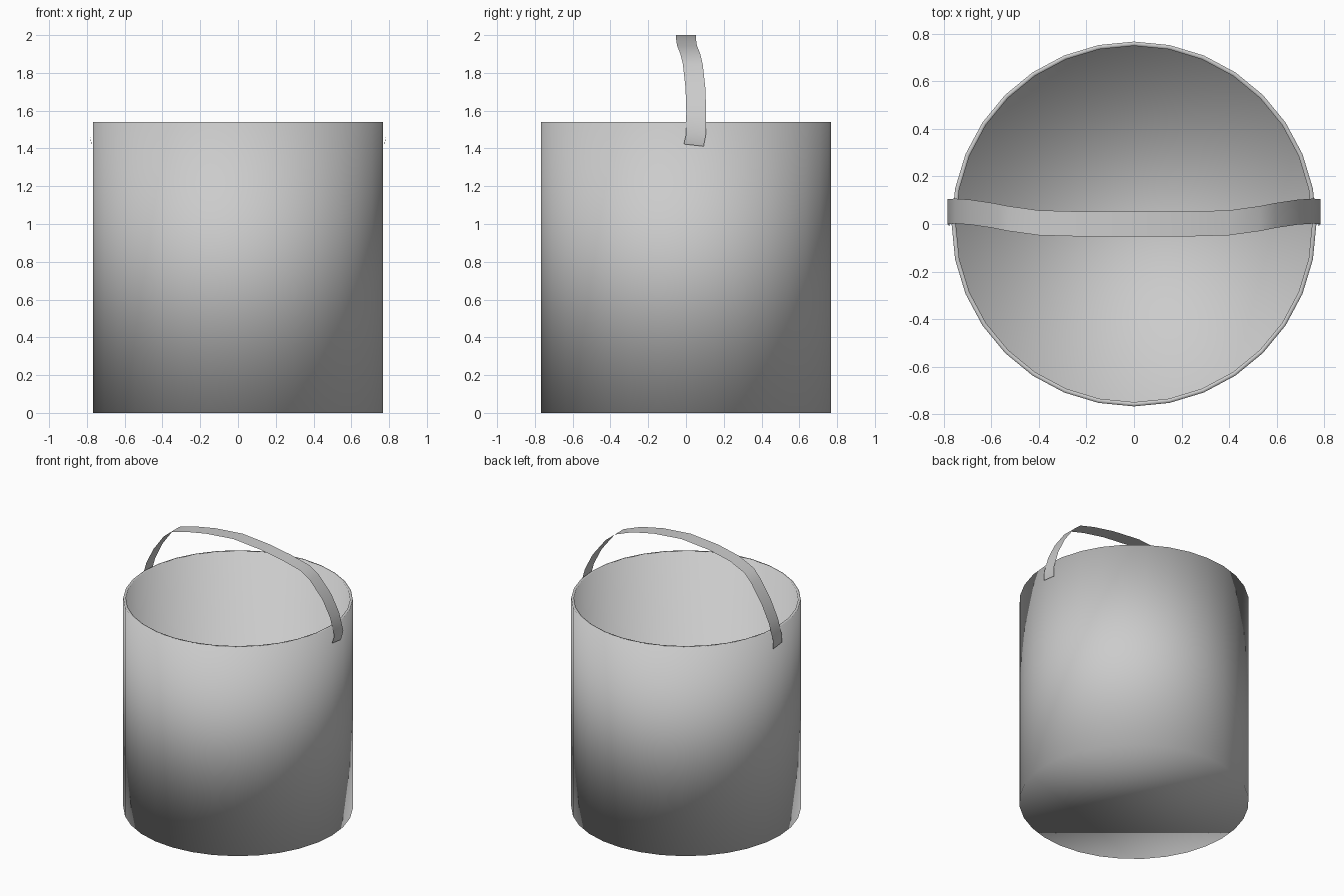
import bpy, bmesh
from mathutils import Matrix

if "Cube" in bpy.data.objects:
    bpy.data.objects.remove(bpy.data.objects["Cube"])

R, H, T = 0.767, 1.54, 0.018


def add_object(name, bm):
    me = bpy.data.meshes.new(name)
    for f in bm.faces:
        f.smooth = True
    bm.to_mesh(me)
    bm.free()
    ob = bpy.data.objects.new(name, me)
    bpy.context.collection.objects.link(ob)
    return ob


# Bucket: open-topped 32-sided cylinder with a thin wall and floor
bm = bmesh.new()
bmesh.ops.create_cone(bm, cap_ends=True, segments=32, radius1=R, radius2=R,
                      depth=H, matrix=Matrix.Translation((0, 0, H / 2)))
lid = [f for f in bm.faces if f.calc_center_median().z > H - 0.01]
bmesh.ops.delete(bm, geom=lid, context='FACES_ONLY')
bucket = add_object("bucket", bm)
wall = bucket.modifiers.new("wall", 'SOLIDIFY')
wall.thickness = T
wall.offset = -1
wall.use_even_offset = True

# Handle: thin flat strap, half path (x, y, z) from crown to end, mirrored
half = [(0, 0, 2.0), (0.225, 0, 1.98), (0.40, 0.005, 1.945),
        (0.53, 0.023, 1.90), (0.595, 0.036, 1.846), (0.69, 0.050, 1.72),
        (0.75, 0.054, 1.60), (0.785, 0.053, 1.475), (0.775, 0.041, 1.417)]
path = [(-x, y, z) for x, y, z in reversed(half[1:])] + half
W = 0.0525
bm = bmesh.new()
rows = []
for i, (x, y, z) in enumerate(path):
    tilt = 0.006 if i in (0, len(path) - 1) else 0
    rows.append((bm.verts.new((x, y - W, z + tilt)),
                 bm.verts.new((x, y + W, z - tilt))))
for a, b in zip(rows, rows[1:]):
    bm.faces.new((a[0], b[0], b[1], a[1]))
add_object("handle", bm)
